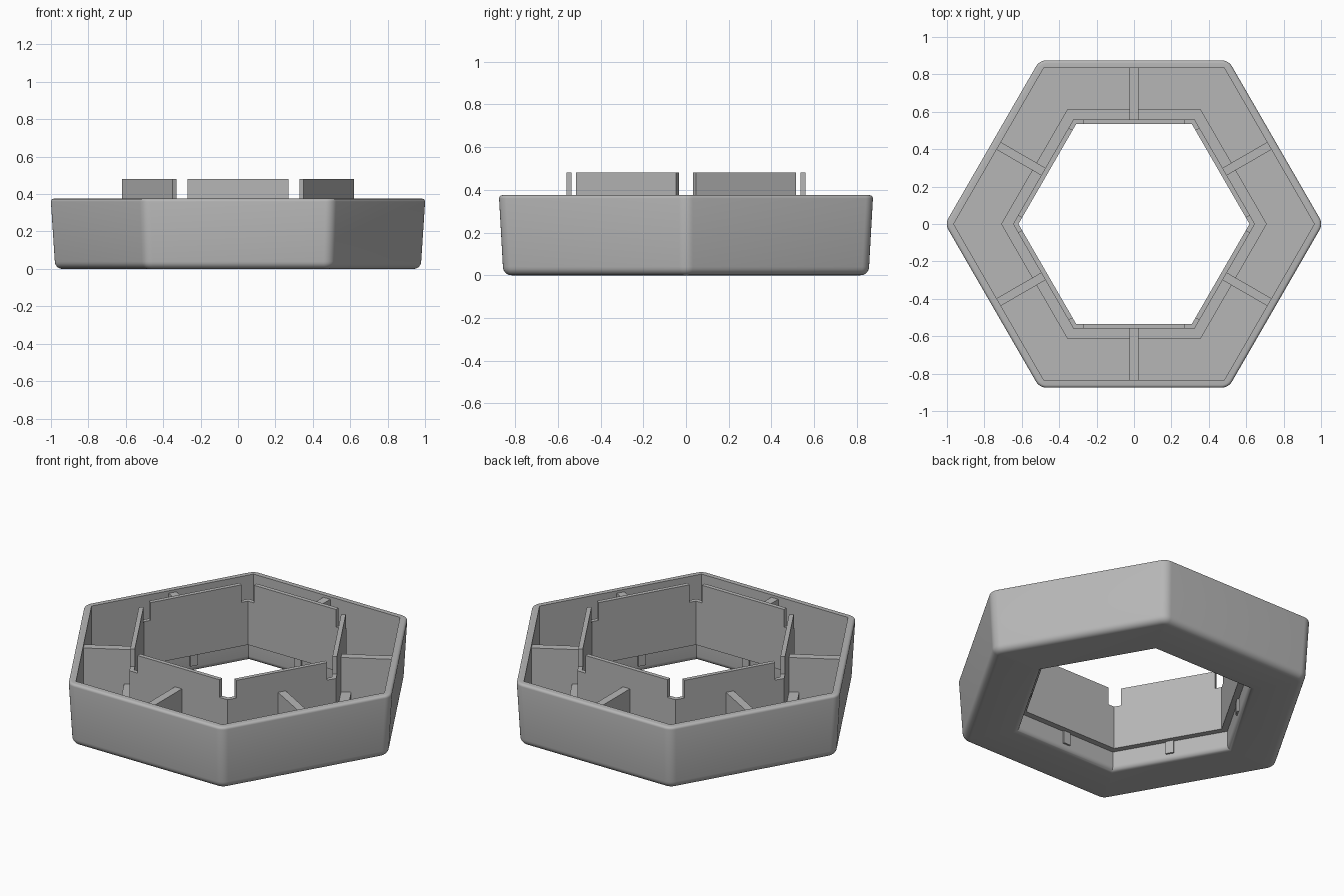
import bpy, bmesh
from math import pi, sin, cos, radians
from mathutils import Matrix

cube = bpy.data.objects.get("Cube")
if cube:
    bpy.data.objects.remove(cube, do_unlink=True)

grey = bpy.data.materials.new("plain_grey")
grey.use_nodes = True
GREY = (0.47, 0.47, 0.47, 1)
grey.diffuse_color = GREY
grey.node_tree.nodes["Principled BSDF"].inputs["Base Color"].default_value = GREY


def finish(name, bm):
    bmesh.ops.remove_doubles(bm, verts=bm.verts, dist=1e-5)
    bmesh.ops.recalc_face_normals(bm, faces=bm.faces)
    mesh = bpy.data.meshes.new(name)
    bm.to_mesh(mesh)
    bm.free()
    mesh.materials.append(grey)
    obj = bpy.data.objects.new(name, mesh)
    bpy.context.collection.objects.link(obj)
    bpy.ops.object.select_all(action='DESELECT')
    obj.select_set(True)
    bpy.context.view_layer.objects.active = obj
    bpy.ops.object.shade_smooth_by_angle(angle=radians(30))
    return obj


def hexagon(bm, apothem, z, r, steps=8):
    """Ring of vertices: a hexagon with corners rounded by radius r."""
    centre = (apothem - r) / cos(pi / 6)
    ring = []
    for k in range(6):
        a = k * pi / 3
        for i in range(steps + 1):
            t = a + (i / steps - 0.5) * pi / 3
            ring.append(bm.verts.new((centre * cos(a) + r * cos(t),
                                      centre * sin(a) + r * sin(t), z)))
    return ring


def arc(x, z, r, start, end, n=6):
    """Fillet points around (x, z), as profile coordinates."""
    angles = [radians(start + (end - start) * i / n) for i in range(n + 1)]
    return [(x + r * cos(t), z + r * sin(t)) for t in angles]


# Tray: one closed cross-section swept round a hexagon
CORNER, FILLET, LIP = 0.065, 0.04, 0.015
profile = []
for x, z in arc(0.857 - FILLET, FILLET, FILLET, -90, 0):
    profile.append((x, z, CORNER - (0.857 - x)))
for x, z in arc(0.875 - LIP, 0.375 - LIP, LIP, 0, 90, 4):
    profile.append((x, z, CORNER - (0.875 - x)))
inside = [(0.835, 0.375), (0.835, 0.04),              # outer wall, floor
          (0.615, 0.04), (0.615, 0.155),              # ledge over the recess
          (0.56, 0.155), (0.56, 0.375),               # inner wall
          (0.535, 0.375), (0.535, 0.115), (0.57, 0.115)]  # recess below
inside += arc(0.60, 0.03, 0.03, 180, 270)
profile += [(x, z, 0) for x, z in inside]

bm = bmesh.new()
rings = [hexagon(bm, *p) for p in profile]
for a, b in zip(rings, rings[1:] + rings[:1]):
    for i in range(len(a)):
        j = (i + 1) % len(a)
        bm.faces.new((a[i], a[j], b[j], b[i]))
finish("hexagonal_tray", bm)


def boxes_per_side(name, low, high, half, bottom, top):
    """One box on each of the six sides, between two apothems."""
    for k in range(6):
        bm = bmesh.new()
        turn = Matrix.Rotation(radians(30 + 60 * k), 4, 'Z')
        place = Matrix.Translation(((low + high) / 2, 0, (bottom + top) / 2))
        size = Matrix.Diagonal((high - low, half * 2, top - bottom, 1))
        bmesh.ops.create_cube(bm, size=1, matrix=turn @ place @ size)
        finish(f"{name}_{k + 1}", bm)


# Stacking tabs on the inner wall, and ribs that divide the channel
boxes_per_side("stacking_tab", 0.535, 0.56, 0.27, 0.375, 0.48)
boxes_per_side("channel_rib", 0.56, 0.836, 0.023, 0.04, 0.36)
